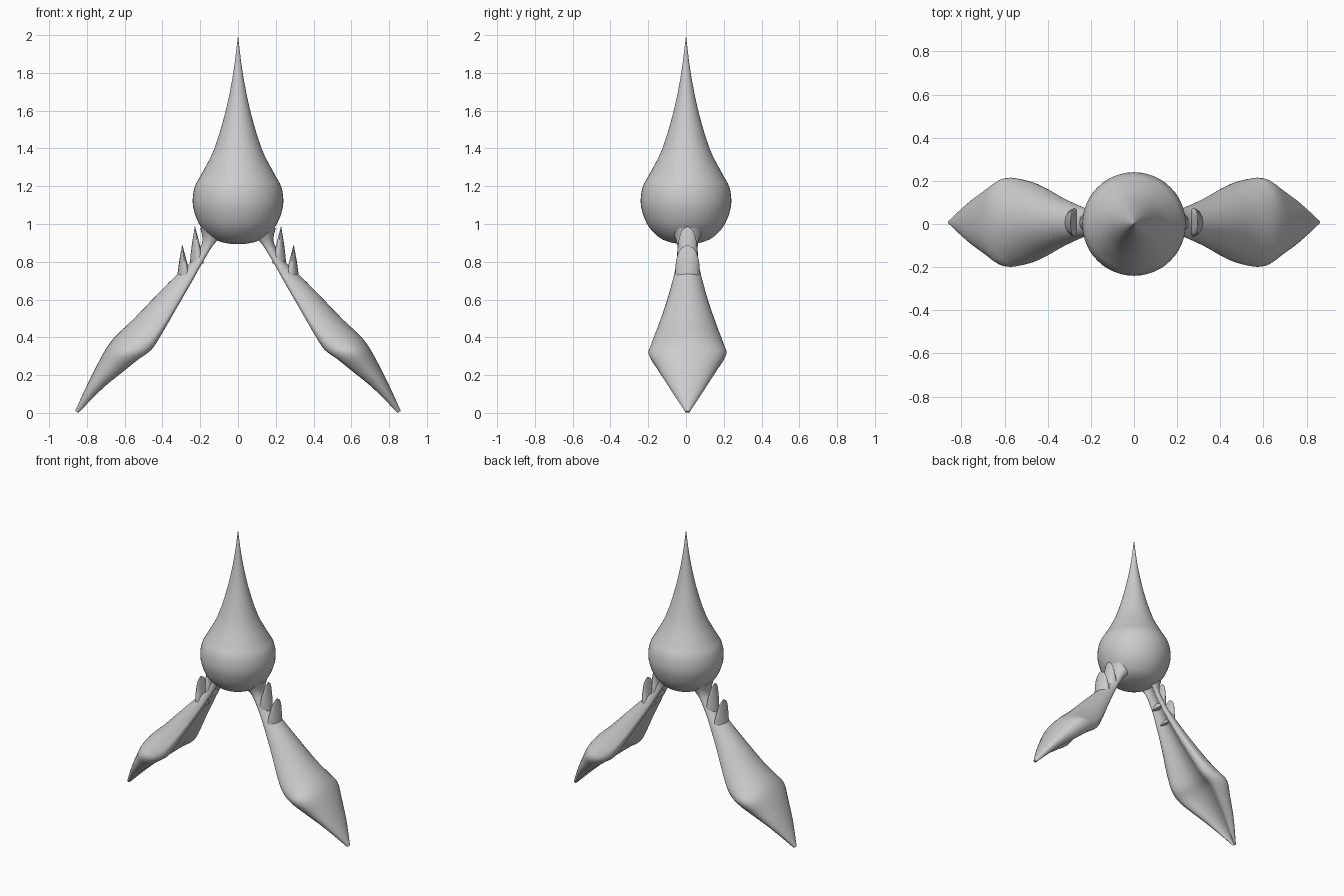
import bpy, bmesh, math
from math import sin, cos, pi

cube = bpy.data.objects.get("Cube")
if cube:
    bpy.data.objects.remove(cube, do_unlink=True)

grey = bpy.data.materials.new("light_grey")
grey.use_nodes = True
colour = (0.6, 0.6, 0.6, 1)
grey.diffuse_color = colour
grey.node_tree.nodes["Principled BSDF"].inputs["Base Color"].default_value = colour


def loft(name, rings, sharp=40):
    """Skin closed rings of equal length and cap both ends."""
    bm = bmesh.new()
    loops = [[bm.verts.new(p) for p in ring] for ring in rings]
    n = len(loops[0])
    for a, b in zip(loops, loops[1:]):
        for i in range(n):
            j = (i + 1) % n
            bm.faces.new((a[i], a[j], b[j], b[i]))
    bm.faces.new(loops[0])
    bm.faces.new(loops[-1])
    bmesh.ops.recalc_face_normals(bm, faces=bm.faces)
    mesh = bpy.data.meshes.new(name)
    bm.to_mesh(mesh)
    bm.free()
    mesh.materials.append(grey)
    obj = bpy.data.objects.new(name, mesh)
    bpy.context.collection.objects.link(obj)
    bpy.ops.object.select_all(action='DESELECT')
    obj.select_set(True)
    bpy.context.view_layer.objects.active = obj
    bpy.ops.object.shade_smooth_by_angle(angle=math.radians(sharp))
    return obj


def refine(rows, steps=4):
    """Smooth Catmull-Rom interpolation through rows of numbers."""
    out = []
    for i in range(len(rows) - 1):
        p = [rows[max(0, min(len(rows) - 1, i + k))] for k in (-1, 0, 1, 2)]
        for s in range(steps):
            t = s / steps
            out.append([b + 0.5 * t * (c - a + t * (2 * a - 5 * b + 4 * c - d
                        + t * (3 * (b - c) + d - a))) for a, b, c, d in zip(*p)])
    out.append(rows[-1])
    return out


# Teardrop body: radius, height
profile = [(0.04, 0.895), (0.1, 0.908), (0.15, 0.935), (0.2, 0.99), (0.23, 1.06),
           (0.24, 1.125), (0.228, 1.2), (0.19, 1.27), (0.125, 1.4),
           (0.065, 1.6), (0.025, 1.8), (0.001, 1.99)]
loft("teardrop_body", [[(r * cos(2 * pi * i / 48), r * sin(2 * pi * i / 48), z)
                        for i in range(48)] for r, z in refine(profile)], 60)

# Fin legs: outer x, outer z, inner x, inner z, half width, edge position
stations = [(0.2, 0.98, 0.06, 0.95, 0.085, 0.4), (0.19, 0.9, 0.125, 0.895, 0.055, 0.4),
            (0.25, 0.8, 0.19, 0.79, 0.06, 0.3), (0.315, 0.74, 0.24, 0.7, 0.077, 0.2),
            (0.42, 0.635, 0.32, 0.56, 0.115, 0.14), (0.555, 0.495, 0.4, 0.42, 0.165, 0.16),
            (0.645, 0.41, 0.455, 0.335, 0.195, 0.28), (0.692, 0.35, 0.525, 0.283, 0.205, 0.4),
            (0.74, 0.265, 0.61, 0.215, 0.16, 0.4), (0.805, 0.135, 0.715, 0.13, 0.095, 0.4),
            (0.862, 0.01, 0.845, 0.0, 0.01, 0.4)]
LIP, HOLLOW = 0.72, 0.32


def fin_ring(side, ox, oz, ix, iz, width, edge):
    """Rounded outer face; inner face with two lips around a shallow hollow."""
    ring = []
    for i in range(32):
        a = 2 * pi * i / 32
        y, s = cos(a), sin(a)
        if s >= 0:
            t = edge + (1 - edge) * s
        elif abs(y) > LIP:
            t = edge * (1 - math.sqrt(1 - ((abs(y) - LIP) / (1 - LIP)) ** 2))
        else:
            t = HOLLOW * (1 - (y / LIP) ** 2)
        ring.append((side * (ix + t * (ox - ix)), 0.008 + width * y, iz + t * (oz - iz)))
    return ring


def scale_ring(side, bx, bz, tx, tz, width, t):
    """Cross-section of an upright scale, bowed towards the body."""
    taper = max(0.02, 1 - t ** 1.3)
    spread = width * max(0.03, math.sqrt(1 - t ** 3))
    ring = []
    for i in range(16):
        a = 2 * pi * i / 16
        bow = -0.015 * cos(a) ** 2 * (1 - t)
        ring.append((side * (bx + t * (tx - bx) + bow + 0.036 * taper * sin(a)),
                     0.008 + spread * cos(a), bz + t * (tz - bz)))
    return ring


for side, word in ((1, "left"), (-1, "right")):
    loft(word + "_fin_leg", [fin_ring(side, *row) for row in refine(stations)], 50)
    for label, spec in (("upper", (0.218, 0.79, 0.228, 0.988, 0.054)),
                        ("lower", (0.287, 0.7, 0.295, 0.89, 0.066))):
        loft(f"{word}_{label}_scale",
             [scale_ring(side, *spec, k / 10) for k in range(11)], 60)
